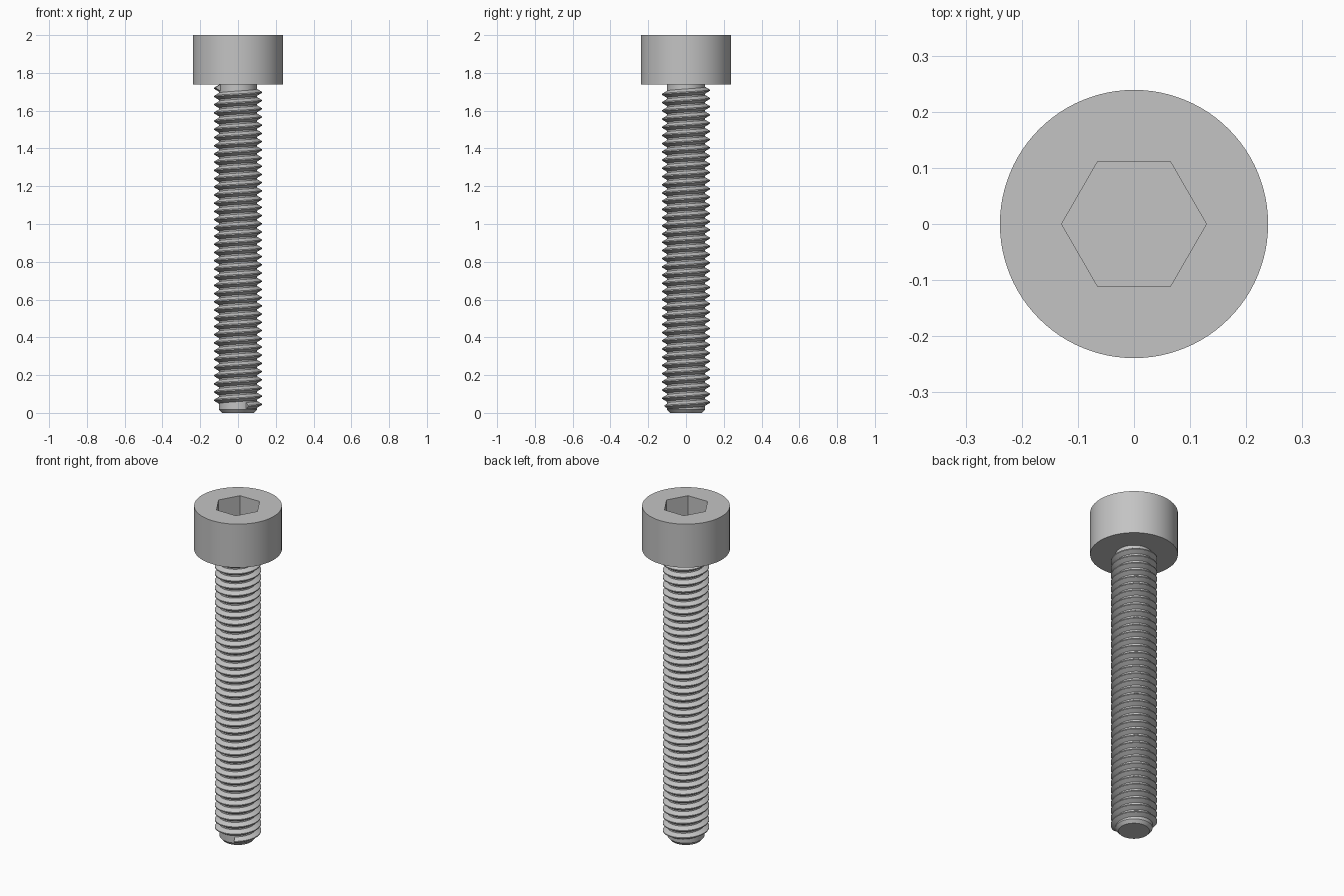
import bpy, bmesh
from math import sin, cos, pi, radians

SEGS = 96                       # divisible by six, so the socket corners are exact
HEAD_R, HEAD_Z, TOP_Z = 0.239, 1.739, 2.0
SOCKET_R, SOCKET_DEPTH = 0.129, 0.14
CORE_R, CREST_R = 0.101, 0.126
PITCH = 2.0 / 46

old = bpy.data.objects.get("Cube")
if old:
    bpy.data.objects.remove(old, do_unlink=True)

steel = bpy.data.materials.new("grey steel")
steel.use_nodes = True
grey = (0.55, 0.55, 0.55, 1)
steel.diffuse_color = grey
steel.node_tree.nodes["Principled BSDF"].inputs["Base Color"].default_value = grey


def circle(r, z):
    return [(r * cos(2 * pi * i / SEGS), r * sin(2 * pi * i / SEGS), z) for i in range(SEGS)]


def hexagon(r, z):
    """Hexagon with corners on the x axis, sampled like the circles."""
    points = []
    for i in range(SEGS):
        a = 2 * pi * i / SEGS
        d = r * cos(pi / 6) / cos(a % (pi / 3) - pi / 6)
        points.append((d * cos(a), d * sin(a), z))
    return points


def loft(name, sections, closed=True):
    """Skin a list of matching loops and cap both ends."""
    bm = bmesh.new()
    loops = [[bm.verts.new(p) for p in s] for s in sections]
    n = len(loops[0])
    for a, b in zip(loops, loops[1:]):
        for i in range(n):
            j = (i + 1) % n
            bm.faces.new((a[i], a[j], b[j], b[i]))
    bm.faces.new(loops[0][::-1])
    bm.faces.new(loops[-1])
    bmesh.ops.recalc_face_normals(bm, faces=bm.faces)
    mesh = bpy.data.meshes.new(name)
    bm.to_mesh(mesh)
    bm.free()
    mesh.materials.append(steel)
    obj = bpy.data.objects.new(name, mesh)
    bpy.context.collection.objects.link(obj)
    bpy.ops.object.select_all(action='DESELECT')
    obj.select_set(True)
    bpy.context.view_layer.objects.active = obj
    bpy.ops.object.shade_smooth_by_angle(angle=radians(25))
    return obj


# Cylindrical head with a hexagonal socket
loft("socket_head", [
    circle(HEAD_R, HEAD_Z), circle(HEAD_R, TOP_Z),
    hexagon(SOCKET_R, TOP_Z), hexagon(SOCKET_R, TOP_Z - SOCKET_DEPTH)])

# Plain core with a chamfered tip
loft("shank_core", [
    circle(CORE_R - 0.016, 0), circle(CORE_R, 0.018), circle(CORE_R, HEAD_Z + 0.01)])

# Right-handed thread ridge swept up the core
ROOT_HALF, CREST_HALF = 0.0185, 0.003
STEPS = 48                      # per turn
start, end = radians(-65), radians(38 * 360 + 203)
count = round((end - start) / (2 * pi) * STEPS)
sections = []
for k in range(count + 1):
    a = start + (end - start) * k / count
    z = 0.045 + PITCH * a / (2 * pi)
    profile = [(CORE_R - 0.001, -ROOT_HALF), (CREST_R, -CREST_HALF),
               (CREST_R, CREST_HALF), (CORE_R - 0.001, ROOT_HALF)]
    sections.append([(r * cos(a), r * sin(a), z + dz) for r, dz in profile])
loft("thread", sections)
